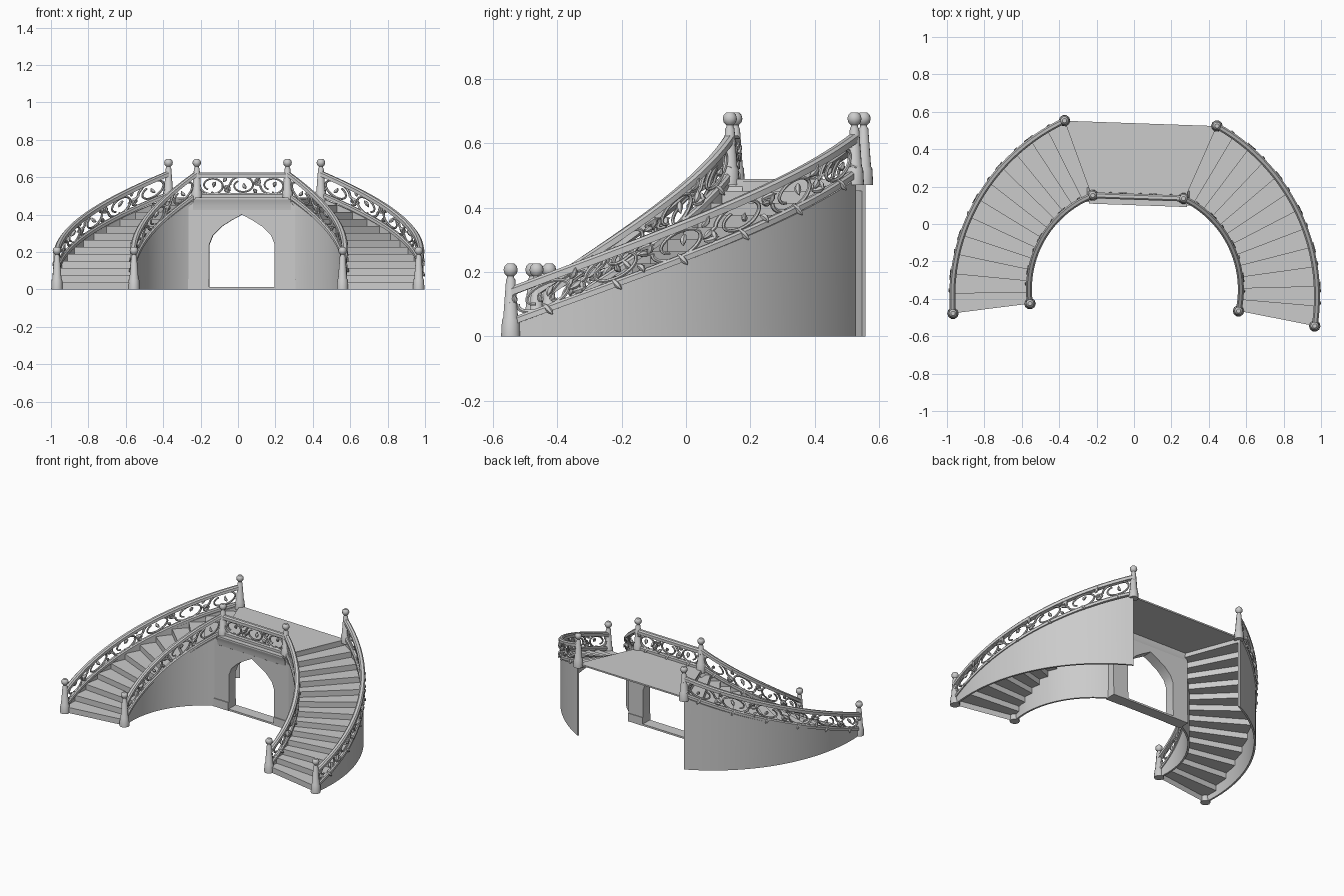
import bpy, bmesh
from math import sin, cos, pi, radians
from mathutils import Matrix, Vector

cube = bpy.data.objects.get("Cube")
if cube:
    bpy.data.objects.remove(cube)

PLACE = Matrix.Translation((0.017, 0, 0)) @ Matrix.Rotation(radians(-2), 4, 'Z')
LANDING = 0.49
STEPS = 12
RISE = LANDING / (STEPS + 1)


def finish(obj, mirror=False):
    obj.matrix_world = PLACE
    if mirror:
        obj.modifiers.new("Mirror", 'MIRROR')
    bpy.ops.object.select_all(action='DESELECT')
    obj.select_set(True)
    bpy.context.view_layer.objects.active = obj
    bpy.ops.object.shade_smooth_by_angle(angle=radians(38))
    return obj


def add_mesh(name, bm, mirror=False):
    bmesh.ops.recalc_face_normals(bm, faces=bm.faces)
    mesh = bpy.data.meshes.new(name)
    bm.to_mesh(mesh)
    bm.free()
    obj = bpy.data.objects.new(name, mesh)
    bpy.context.collection.objects.link(obj)
    return finish(obj, mirror)


def prism(name, points, depth, mirror=False):
    """Extrude one flat outline along a vector."""
    bm = bmesh.new()
    face = bm.faces.new([bm.verts.new(p) for p in points])
    out = bmesh.ops.extrude_face_region(bm, geom=[face])
    verts = [v for v in out["geom"] if isinstance(v, bmesh.types.BMVert)]
    bmesh.ops.translate(bm, verts=verts, vec=depth)
    return add_mesh(name, bm, mirror)


def box(name, x, y, z, mirror=False):
    pts = [(x[0], y[0], z[0]), (x[1], y[0], z[0]), (x[1], y[1], z[0]), (x[0], y[1], z[0])]
    return prism(name, pts, (0, 0, z[1] - z[0]), mirror)


# Plan curves: each returns a point at t and sideways offset d
def arc(cx, cy, r, a0, a1):
    def at(t, d=0):
        a = radians(a0 + (a1 - a0) * t)
        return Vector((cx + (r + d) * cos(a), cy + (r + d) * sin(a), 0))
    return at


def straight(t, d=0):
    return Vector((-0.243 + 0.486 * t, 0.145 + d, 0))


outer = arc(-0.065, -0.388, 1.04, -6.83, 62.97)
inner = arc(0.028, -0.349, 0.5386, -10.3, 66.5)


def sweep(name, path, section, n, mirror=True):
    """Loft a closed section, given as (offset, z) pairs for each t."""
    bm = bmesh.new()
    rings = []
    for i in range(n + 1):
        t = i / n
        rings.append([bm.verts.new(path(t, d) + Vector((0, 0, z))) for d, z in section(t)])
    for a, b in zip(rings, rings[1:]):
        for j in range(len(a)):
            k = (j + 1) % len(a)
            bm.faces.new((a[j], a[k], b[k], b[j]))
    bm.faces.new(rings[0])
    bm.faces.new(rings[-1])
    return add_mesh(name, bm, mirror)


def rail(name, path, height, w, h, n, mirror):
    shape = [(-w, -h), (w, -h), (w, h * 0.4), (w * 0.5, h), (-w * 0.5, h), (-w, h * 0.4)]
    return sweep(name, path, lambda t: [(d, height(t) + z) for d, z in shape], n, mirror)


# Scrollwork between the two rails, with tapered leaves curling outward
def scrollwork(name, path, low, high, units, mirror):
    data = bpy.data.curves.new(name, 'CURVE')
    data.dimensions = '3D'
    data.bevel_depth = 0.0065
    data.bevel_resolution = 1
    data.use_fill_caps = True

    def strand(pts, radii, flip, unit, bulge=0):
        sp = data.splines.new('POLY')
        sp.points.add(len(pts) - 1)
        for i, (p, (a, b), r) in enumerate(zip(sp.points, pts, radii)):
            t = min(max((unit + a) / units, 0), 1)
            h = 1 - b if flip else b
            v = path(t, bulge * i / len(pts))
            p.co = (v.x, v.y, low(t) + (high(t) - low(t)) * h, 1)
            p.radius = r

    for u in range(units):
        flip = u % 2 == 1
        # main scroll
        pts = []
        for i in range(33):
            f = i / 32
            a = -pi + f * 2.3 * pi
            r = 0.43 - 0.2 * f ** 2
            pts.append((0.5 + 0.92 * r * cos(a), 0.48 + 1.05 * r * sin(a)))
        strand(pts, [1.1 - 0.3 * i / 32 for i in range(33)], flip, u)
        # linking tendril
        link = [(0.1 - 0.16 * sin(pi * f / 8), 0.48 + 0.44 * f / 8) for f in range(9)]
        strand(link, [1] * 9, flip, u)
        # leaves
        for x, y, ang in [(0.03, 0.55, 1.0), (0.03, 0.5, 2.2), (0.88, 0.7, 0.7),
                          (0.62, 0.66, 3.9), (0.92, 0.25, -0.5)]:
            leaf = [(x + 0.2 * k / 4 * cos(ang + k * 0.12),
                     y + 0.3 * k / 4 * sin(ang + k * 0.12)) for k in range(5)]
            strand(leaf, (0.6, 1.5, 1.7, 1.0, 0.1), flip, u, 0.025)
        # leaf draped over the lower rail
        drape = [(0.5 + 0.03 * k, 0.16 - 0.1 * k) for k in range(5)]
        strand(drape, (0.6, 1.4, 1.6, 1.2, 0.3), False, u, 0.025)
    obj = bpy.data.objects.new(name, data)
    bpy.context.collection.objects.link(obj)
    bpy.ops.object.select_all(action='DESELECT')
    obj.select_set(True)
    bpy.context.view_layer.objects.active = obj
    bpy.ops.object.convert(target='MESH')
    return finish(bpy.context.object, mirror)


# Newel posts: straight tapered shaft with a ball on top
def post(name, foot, z):
    ball = [(0.023 * sin(a), 0.207 - 0.023 * cos(a)) for a in (radians(d) for d in range(30, 180, 30))]
    profile = [(0.031, 0), (0.028, 0.052), (0.024, 0.058), (0.015, 0.176), (0.011, 0.182)] + ball
    bm = bmesh.new()
    rings = []
    n = 10
    for r, h in profile:
        rings.append([bm.verts.new((foot.x + r * cos(2 * pi * i / n),
                                    foot.y + r * sin(2 * pi * i / n), z + h)) for i in range(n)])
    for a, b in zip(rings, rings[1:]):
        for i in range(n):
            k = (i + 1) % n
            bm.faces.new((a[i], a[k], b[k], b[i]))
    bm.faces.new(rings[0])
    bm.faces.new(rings[-1])
    add_mesh(name, bm, True)


# Curved flights: walls, rails, scrolls and posts on both edges
for side, path, units in (("outer", outer, 6), ("inner", inner, 4)):
    def low(t): return 0.045 + 0.465 * t
    def high(t): return 0.14 + 0.48 * t
    def wall(t):
        top = RISE + (LANDING - RISE) * t
        return [(-0.006, 0), (0.006, 0), (0.006, top), (-0.006, top)]
    sweep(side + "_wall", path, wall, 32, True)
    rail(side + "_lower_rail", path, low, 0.013, 0.012, 32, True)
    rail(side + "_handrail", path, high, 0.016, 0.014, 32, True)
    scrollwork(side + "_scrollwork", path, low, high, units, True)
    post(side + "_bottom_post", path(0), 0)
    post(side + "_top_post", path(1), 0.47)

# Stairs: open-backed risers and treads
bm = bmesh.new()
last = None
for i in range(STEPS + 1):
    t = i / STEPS
    levels = [i * RISE, (i + 1) * RISE]
    edges = [[bm.verts.new(p + Vector((0, 0, z))) for p in (inner(t), outer(t))]
             for z in levels]
    if last:
        bm.faces.new((last[0], last[1], edges[0][1], edges[0][0]))
    bm.faces.new((edges[0][0], edges[0][1], edges[1][1], edges[1][0]))
    last = edges[1]
add_mesh("stairs", bm, True)

# Landing slab and its balustrade
half = [(0.25, 0.1), (0.25, 0.145), (0.408, 0.538)]
outline = half + [(-x, y) for x, y in reversed(half)]
prism("landing", [(x, y, LANDING - 0.01) for x, y in outline], (0, 0, 0.01))
rail("landing_lower_rail", straight, lambda t: 0.502, 0.013, 0.012, 1, False)
rail("landing_handrail", straight, lambda t: 0.61, 0.016, 0.014, 1, False)
scrollwork("landing_scrollwork", straight, lambda t: 0.505, lambda t: 0.608, 3, False)

# Front wall with pointed archway
arch = [(0.175, 0), (0.175, 0.24), (0.155, 0.29), (0.11, 0.335), (0.055, 0.37)]
shape = [(0.285, 0)] + arch + [(0, 0.4)] + [(-x, z) for x, z in reversed(arch)]
shape += [(-0.285, 0), (-0.285, 0.44), (-0.25, 0.48), (0.25, 0.48), (0.285, 0.44)]
prism("arch_wall", [(x, 0.115, z) for x, z in shape], (0, 0.07, 0))
box("threshold", (-0.18, 0.18), (0.112, 0.188), (0, 0.012))
box("wall_base", (0.175, 0.287), (0.109, 0.189), (0, 0.055), True)
cove = [(0.12, 0.42), (0.114, 0.425), (0.111, 0.45), (0.106, 0.468), (0.1, 0.484),
        (0.194, 0.484), (0.192, 0.45), (0.18, 0.43)]
prism("cornice", [(-0.262, y, z) for y, z in cove], (0.524, 0, 0))
